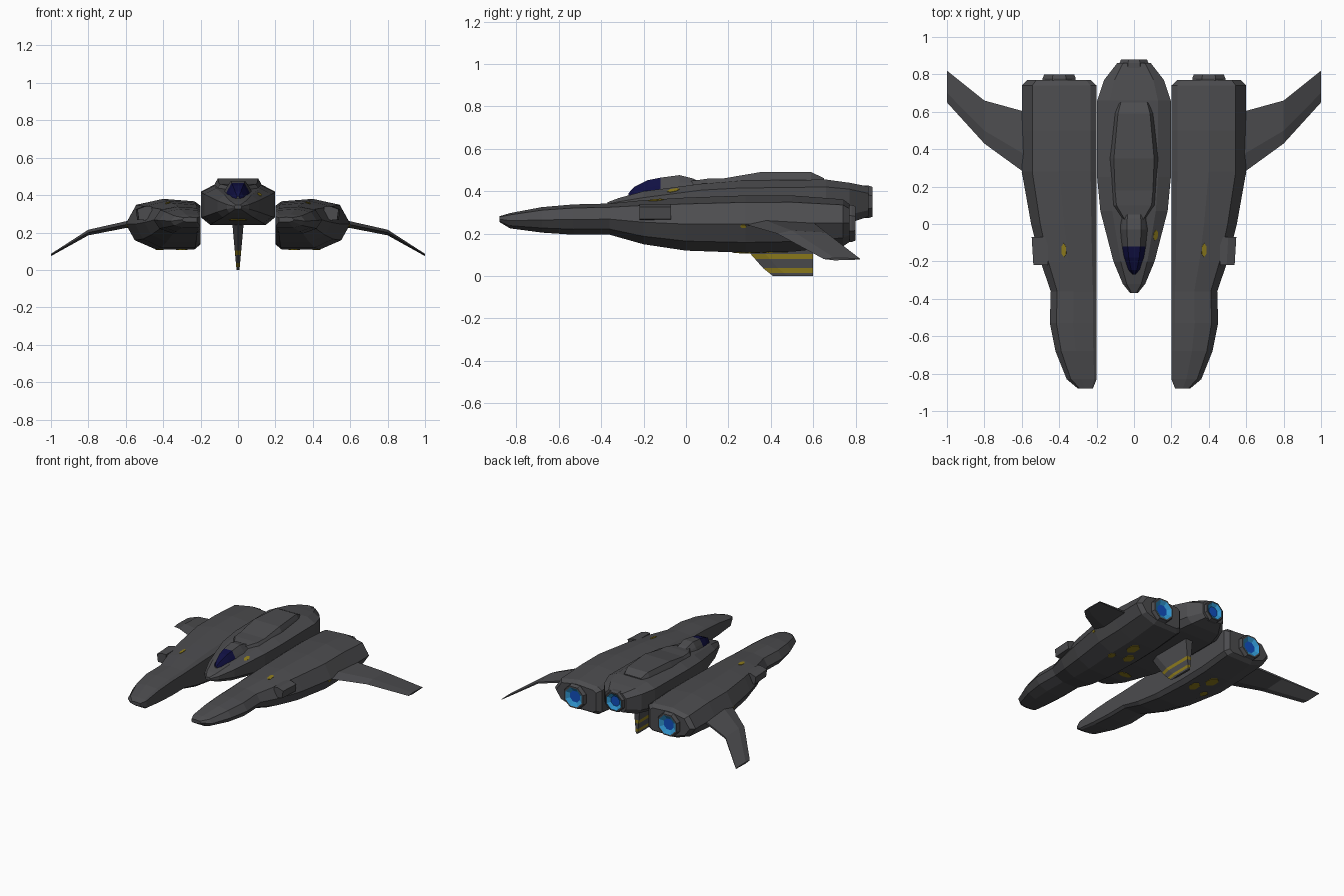
import bpy, bmesh, math
from mathutils import Vector
from mathutils.bvhtree import BVHTree

if "Cube" in bpy.data.objects:
    bpy.data.objects.remove(bpy.data.objects["Cube"])


def material(name, rgb):
    m = bpy.data.materials.new(name)
    m.diffuse_color = (*rgb, 1)
    m.use_nodes = True
    m.node_tree.nodes["Principled BSDF"].inputs["Base Color"].default_value = m.diffuse_color
    return m


GREY = material("hull_grey", (0.072, 0.072, 0.077))
YELLOW = material("marking_yellow", (0.27, 0.20, 0.012))
NAVY = material("canopy_navy", (0.005, 0.005, 0.055))
CYAN = material("engine_cyan", (0.03, 0.30, 0.62))
BLUE = material("engine_blue", (0.006, 0.08, 0.52))


def finish(name, bm, mats, mirror):
    me = bpy.data.meshes.new(name)
    bm.to_mesh(me)
    ob = bpy.data.objects.new(name, me)
    bpy.context.collection.objects.link(ob)
    for m in mats:
        me.materials.append(m)
    if mirror:
        ob.modifiers.new("mirror", 'MIRROR').use_mirror_merge = False
    tree = BVHTree.FromBMesh(bm)
    bm.free()
    return tree


def loft(name, rings, mats=(GREY,), rule=lambda seg, side: 0, mirror=False, end_mat=0):
    """Skin a list of equal-length point rings and cap both ends."""
    bm = bmesh.new()
    vs = [[bm.verts.new(p) for p in r] for r in rings]
    n = len(rings[0])
    for i in range(len(vs) - 1):
        for j in range(n):
            k = (j + 1) % n
            f = bm.faces.new((vs[i][j], vs[i][k], vs[i + 1][k], vs[i + 1][j]))
            f.material_index = rule(i, j)
    bm.faces.new(vs[0])
    bm.faces.new(vs[-1]).material_index = end_mat
    bmesh.ops.recalc_face_normals(bm, faces=bm.faces[:])
    return finish(name, bm, mats, mirror)


# side pods: flat inner wall, faceted outer edge
def pod_ring(y, xi, xo, zb, zt):
    w, h = xo - xi, zt - zb
    prof = [(0, .1), (.08, 0), (.6, 0), (.88, .18), (1, .5),
            (.86, .88), (.5, 1), (.08, .95), (0, .86)]
    return [(xi + a * w, y, zb + b * h) for a, b in prof]


pod = loft("side_pod", [pod_ring(*s) for s in [
    (-.88, .22, .30, .255, .282), (-.83, .2, .36, .225, .297), (-.68, .2, .42, .205, .325),
    (-.53, .2, .45, .195, .338), (-.36, .2, .445, .195, .342), (-.2, .2, .50, .15, .358),
    (0, .2, .55, .12, .37), (.28, .2, .6, .11, .38), (.5, .2, .6, .115, .38),
    (.74, .2, .6, .14, .362), (.77, .23, .57, .16, .34)]], mirror=True)


# central fuselage
def body_ring(y, w, zb, zl, zh, zt):
    half = [(.75 * w, zb), (w, zl), (w, zh), (.65 * w, zt)]
    return [(x, y, z) for x, z in half] + [(-x, y, z) for x, z in reversed(half)]


body = loft("fuselage", [body_ring(*s) for s in [
    (-.37, .02, .325, .335, .34, .348), (-.32, .06, .305, .325, .35, .367),
    (-.2, .11, .28, .31, .37, .40), (.07, .18, .25, .285, .405, .435),
    (.25, .197, .24, .28, .415, .45), (.66, .197, .24, .28, .42, .455),
    (.77, .16, .25, .29, .41, .44), (.86, .09, .28, .31, .39, .422)]])


# cockpit fairing with navy canopy, and dorsal hump
def hump_ring(y, w, zb, zt, top):
    zm = zb + .55 * (zt - zb)
    half = [(w, zb), (w * (1 + top) / 2, zm), (w * top, zt)]
    return [(x, y, z) for x, z in half] + [(-x, y, z) for x, z in reversed(half)]


loft("cockpit", [hump_ring(*s, .45) for s in [
    (-.27, .01, .37, .392), (-.245, .035, .375, .42), (-.18, .062, .38, .452),
    (-.12, .075, .385, .464), (-.03, .085, .40, .476), (.03, .08, .41, .461),
    (.09, .08, .41, .435)]], (GREY, NAVY), lambda seg, side: 1 if seg < 3 else 0)
loft("dorsal_hump", [hump_ring(*s, .78) for s in [
    (.02, .06, .41, .448), (.10, .12, .42, .459), (.18, .13, .42, .461), (.35, .138, .43, .49),
    (.59, .11, .43, .49), (.65, .09, .43, .462)]])

# drooping wings: root, elbow, tip (x, leading y, trailing y, z, half thickness)
loft("wing", [[(x, a, z), (x, a + .3 * (b - a), z + t), (x, b, z + t * .4),
               (x, b, z - t * .4), (x, a + .3 * (b - a), z - t)]
              for x, a, b, z, t in [(.55, .25, .59, .25, .02), (.6, .285, .605, .242, .018),
                                    (.8, .43, .66, .20, .015), (1, .65, .82, .08, .006)]],
     mirror=True)

# side intake scoops
loft("intake_scoop", [[(.46, y, .29), (.50 + d, y, .265), (.535 + d, y, .268),
                       (.543 + d, y, .325), (.50 + d, y, .34), (.46, y, .34)]
                      for y, d in [(-.22, -.005), (-.07, .004)]], mirror=True)

# ventral fin with two yellow bands
fin = []
for z, yf in [(0, .41), (.015, .391), (.037, .364), (.08, .326), (.105, .304), (.25, .2)]:
    t = .008 + .09 * z
    fin.append([(0, yf, z), (t, yf + .07, z), (t, .6, z), (-t, .6, z), (-t, yf + .07, z)])
loft("ventral_fin", fin, (GREY, YELLOW), lambda seg, side: 1 if seg in (1, 3) else 0)


# engine nozzles: octagonal lip, glowing recess
def nozzle(name, x, z, y, r, mirror):
    rings = []
    for dy, k in [(-.05, 1.1), (-.02, 1.1), (0, 1), (0, .87), (-.018, .52)]:
        rr = r * k / math.cos(math.pi / 8)
        rings.append([(x + rr * math.cos(a), y + dy, z + rr * math.sin(a))
                      for a in [(i + .5) * math.pi / 4 for i in range(8)]])
    loft(name, rings, (GREY, CYAN, BLUE), lambda seg, side: 1 if seg == 3 else 0, mirror, 2)


nozzle("pod_nozzle", .40, .248, .80, .08, True)
nozzle("centre_nozzle", 0, .35, .88, .07, False)


# worn yellow markings: thin hexagon plates laid on the hull
def marking(name, tree, origin, direction, across, along, mirror=True):
    loc, nor, _, _ = tree.ray_cast(Vector(origin), Vector(direction))
    if loc is None:
        return
    u = (Vector((0, 1, 0)) - nor * nor.y).normalized()
    v = nor.cross(u)
    rings = [[loc + nor * h + u * (along / 2 * math.cos(i * math.pi / 3))
              + v * (across / 2 * math.sin(i * math.pi / 3)) for i in range(6)]
             for h in (-.003, .003)]
    loft(name, rings, (YELLOW,), mirror=mirror)


UP, DOWN, IN = (0, 0, 1), (0, 0, -1), (-1, 0, 0)
marking("pod_top_marking", pod, (.375, -.14, 1), DOWN, .03, .075)
marking("nose_marking", body, (.115, -.06, 1), DOWN, .03, .06)
for i, (x, y, w, l) in enumerate([(.36, .42, .08, .12), (.30, .30, .07, .10), (.42, .26, .05, .07)]):
    marking("pod_belly_marking_%d" % i, pod, (x, y, -1), UP, w, l)
marking("pod_side_marking", pod, (2, .27, .235), IN, .02, .03)
marking("fuselage_belly_marking", body, (0, -.1, -1), UP, .11, .06, False)
